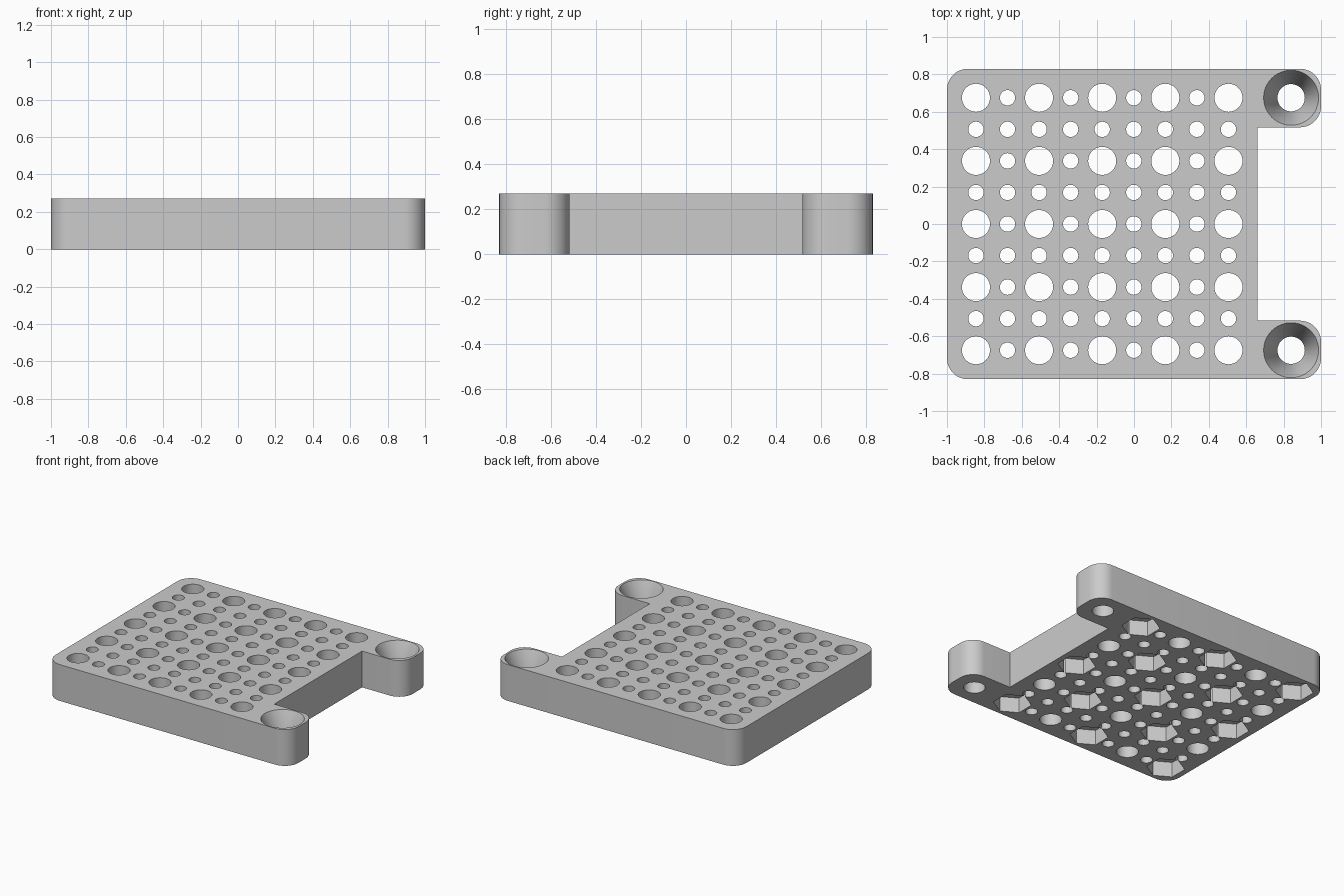
import bpy, bmesh, math
from mathutils import Matrix

old = bpy.data.objects.get("Cube")
if old:
    bpy.data.objects.remove(old, do_unlink=True)

HEIGHT = 0.27
PITCH = 0.3375
HOLE_X, HOLE_Y = -0.845, -0.675     # first hole of the grid
EAR_X, EAR_Y = 0.84, 0.675          # screw ear centre
ROUND = 0.1125

grey = bpy.data.materials.new("plain grey")
grey.use_nodes = True
colour = (0.6, 0.6, 0.6, 1)
grey.diffuse_color = colour
grey.node_tree.nodes["Principled BSDF"].inputs["Base Color"].default_value = colour


def make_object(name, bm):
    bmesh.ops.recalc_face_normals(bm, faces=bm.faces)
    mesh = bpy.data.meshes.new(name)
    bm.to_mesh(mesh)
    bm.free()
    mesh.materials.append(grey)
    obj = bpy.data.objects.new(name, mesh)
    bpy.context.collection.objects.link(obj)
    return obj


def add_prism(bm, x, y, z0, z1, r0, r1, sides):
    """Upright prism or cone from z0 (radius r0) to z1 (radius r1)."""
    bmesh.ops.create_cone(bm, cap_ends=True, segments=sides, radius1=r0, radius2=r1,
                          depth=z1 - z0, matrix=Matrix.Translation((x, y, (z0 + z1) / 2)))


def rounded_outline(corners, steps=12):
    """Round each convex right-angled corner given as (x, y, radius, start angle)."""
    points = []
    for x, y, r, start in corners:
        if r == 0:
            points.append((x, y))
            continue
        a = math.radians(start + 45)
        cx = x - math.copysign(r, math.cos(a))
        cy = y - math.copysign(r, math.sin(a))
        for i in range(steps + 1):
            t = math.radians(start + 90 * i / steps)
            points.append((cx + r * math.cos(t), cy + r * math.sin(t)))
    return points


# Plate with two screw ears
outline = rounded_outline([
    (-1, -0.83, ROUND, 180), (1, -0.83, ROUND, 270), (1, -0.517, ROUND, 0), (0.66, -0.517, 0, 0),
    (0.66, 0.517, 0, 0), (1, 0.517, ROUND, 270), (1, 0.83, ROUND, 0), (-1, 0.83, ROUND, 90)])
bm = bmesh.new()
base = bm.faces.new([bm.verts.new((x, y, 0)) for x, y in outline])
top = bmesh.ops.extrude_face_region(bm, geom=[base])["geom"]
bmesh.ops.translate(bm, vec=(0, 0, HEIGHT), verts=[v for v in top if isinstance(v, bmesh.types.BMVert)])
plate = make_object("perforated_plate", bm)

# Grid of large and small through holes, plus the ear holes
holes = bmesh.new()
for i in range(9):
    for j in range(9):
        large = i % 2 == 0 and j % 2 == 0
        r = 0.075 if large else 0.041
        add_prism(holes, HOLE_X + i * PITCH / 2, HOLE_Y + j * PITCH / 2,
                  -0.1, HEIGHT + 0.1, r, r, 40 if large else 28)
for side in (-1, 1):
    add_prism(holes, EAR_X, side * EAR_Y, -0.1, HEIGHT + 0.1, 0.073, 0.073, 48)

# Hexagonal nut pockets underneath, on alternate large holes
pockets = bmesh.new()
for i in range(5):
    for j in range(5):
        if (i + j) % 2 == 0:
            add_prism(pockets, HOLE_X + i * PITCH, HOLE_Y + j * PITCH, -0.1, 0.1125, 0.13, 0.13, 6)
bmesh.ops.rotate(pockets, verts=pockets.verts, cent=(0, 0, 0), matrix=Matrix.Identity(3))

# Conical screw seats in the ears, continued a little above the top
seats = bmesh.new()
depth, low, high = 0.18, 0.073, 0.147
over = 0.05
for side in (-1, 1):
    add_prism(seats, EAR_X, side * EAR_Y, HEIGHT - depth, HEIGHT + over,
              low, high + (high - low) * over / depth, 48)

for name, bm in (("hole_cutter", holes), ("pocket_cutter", pockets), ("seat_cutter", seats)):
    cutter = make_object(name, bm)
    cutter.hide_render = True
    mod = plate.modifiers.new(name, "BOOLEAN")
    mod.operation = "DIFFERENCE"
    mod.solver = "EXACT"
    mod.object = cutter

# Bake the cuts and drop the cutters
cut = bpy.data.meshes.new_from_object(plate.evaluated_get(bpy.context.evaluated_depsgraph_get()))
cutters = [m.object for m in plate.modifiers]
plate.modifiers.clear()
plate.data = cut
for cutter in cutters:
    bpy.data.objects.remove(cutter, do_unlink=True)
cut.materials.clear()
cut.materials.append(grey)
for p in cut.polygons:
    p.material_index = 0

bpy.ops.object.select_all(action="DESELECT")
plate.select_set(True)
bpy.context.view_layer.objects.active = plate
bpy.ops.object.shade_smooth_by_angle(angle=math.radians(30))
